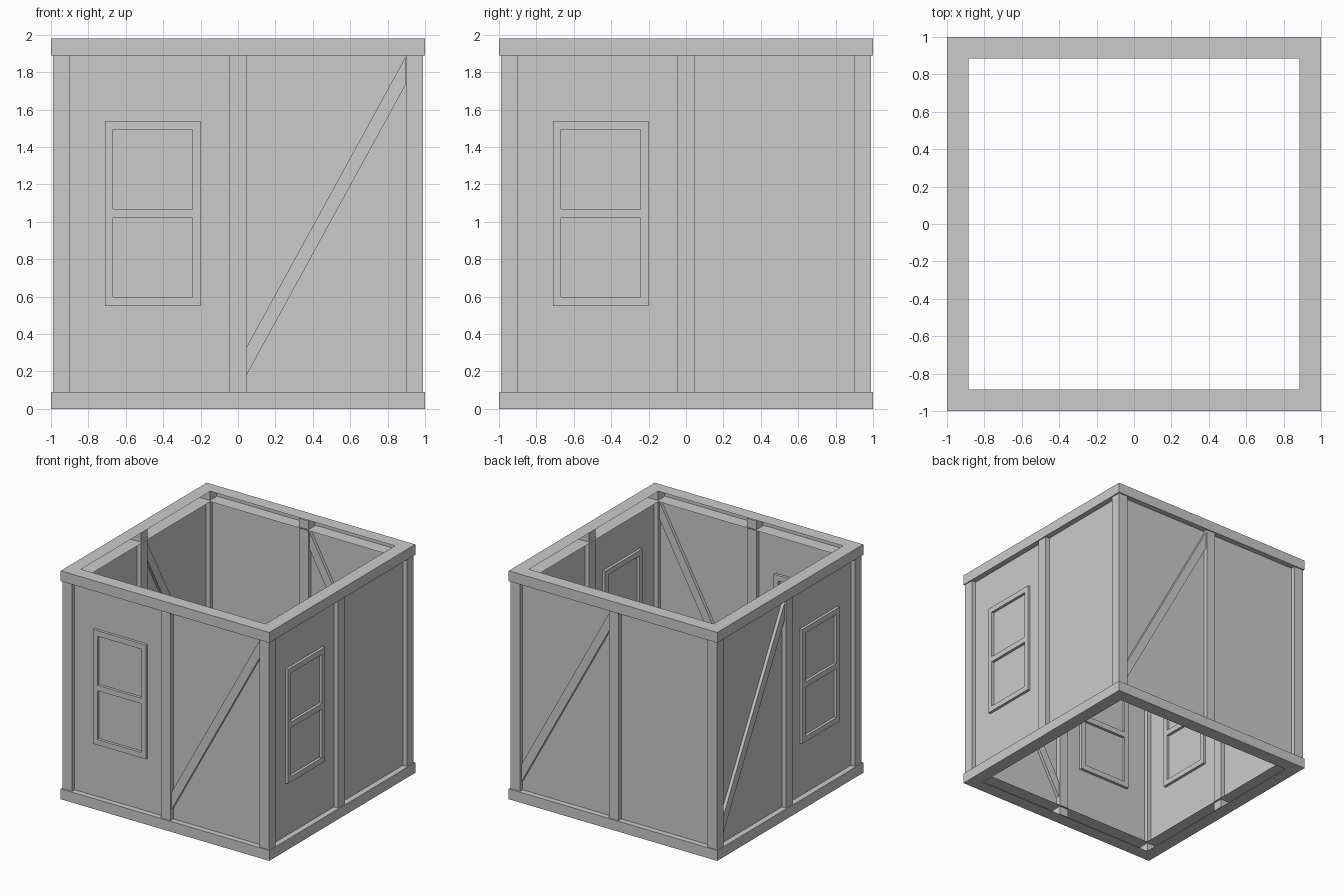
import bpy, bmesh
from math import pi
from mathutils import Matrix

if "Cube" in bpy.data.objects:
    bpy.data.objects.remove(bpy.data.objects["Cube"])

MID = 0.945            # distance of every wall plane from the centre
SIDES = {"front": 0, "right": 1, "back": 2, "left": 3}


def finish(name, bm, turn=0):
    """Turn a part drawn on the front wall to its side and add it to the scene."""
    bm.transform(Matrix.Rotation(turn * pi / 2, 4, 'Z'))
    mesh = bpy.data.meshes.new(name)
    bm.to_mesh(mesh)
    bm.free()
    obj = bpy.data.objects.new(name, mesh)
    bpy.context.collection.objects.link(obj)
    return obj


def add_box(bm, x0, x1, y0, y1, z0, z1):
    m = Matrix.Translation(((x0 + x1) / 2, (y0 + y1) / 2, (z0 + z1) / 2))
    bmesh.ops.create_cube(bm, size=1, matrix=m @ Matrix.Diagonal((x1 - x0, y1 - y0, z1 - z0, 1)))


def box(name, x0, x1, half_depth, z0, z1, turn=0):
    bm = bmesh.new()
    add_box(bm, x0, x1, -MID - half_depth, -MID + half_depth, z0, z1)
    return finish(name, bm, turn)


def channel_ring(name, z):
    """Square plate ring: a channel section open towards the room."""
    bm = bmesh.new()
    loops = []
    for r, h in ((0.885, 0), (1, 0), (1, 0.09), (0.885, 0.09)):
        loops.append([bm.verts.new((sx * r, sy * r, z + h))
                      for sx, sy in ((-1, -1), (1, -1), (1, 1), (-1, 1))])
    for a, b in zip(loops, loops[1:]):
        for i in range(4):
            j = (i + 1) % 4
            bm.faces.new((a[i], a[j], b[j], b[i]))
    return finish(name, bm)


def brace(name, x0, turn):
    """Diagonal board with vertical end cuts."""
    bm = bmesh.new()
    pts = ((0, 0.17), (0.855, 1.73), (0.855, 1.88), (0, 0.32))
    face = bm.faces.new([bm.verts.new((x0 + x, -MID - 0.033, z)) for x, z in pts])
    ext = bmesh.ops.extrude_face_region(bm, geom=[face], use_keep_orig=True)
    bmesh.ops.translate(bm, vec=(0, 0.066, 0),
                        verts=[v for v in ext["geom"] if isinstance(v, bmesh.types.BMVert)])
    bmesh.ops.recalc_face_normals(bm, faces=bm.faces)
    return finish(name, bm, turn)


def window(name, x0, turn):
    """Frame of stiles and rails around two panes, standing proud on both faces."""
    bm = bmesh.new()
    y0, y1 = -MID - 0.03, -MID + 0.03
    x1 = x0 + 0.51
    for a, b in ((x0, x0 + 0.043), (x1 - 0.043, x1)):
        add_box(bm, a, b, y0, y1, 0.55, 1.54)
    for a, b in ((0.55, 0.597), (1.02, 1.068), (1.493, 1.54)):
        add_box(bm, x0 + 0.043, x1 - 0.043, y0, y1, a, b)
    return finish(name, bm, turn)


# Sill and top plates
channel_ring("bottom_plate", 0)
channel_ring("top_plate", 1.89)

# Wall panels and posts on all four sides
for side, turn in SIDES.items():
    box(side + "_wall", -0.90, 0.90, 0.006, 0.09, 1.89, turn)
    box(side + "_middle_post", -0.045, 0.045, 0.045, 0.015, 1.965, turn)
    box(side + "_corner_post", -0.99, -0.90, 0.045, 0.015, 1.965, turn)

# Diagonal braces
for side, x0 in (("front", 0.04), ("back", -0.895), ("left", -0.895)):
    brace(side + "_brace", x0, SIDES[side])

# Windows
for side, x0 in (("front", -0.71), ("right", -0.71), ("left", 0.20)):
    window(side + "_window_frame", x0, SIDES[side])
